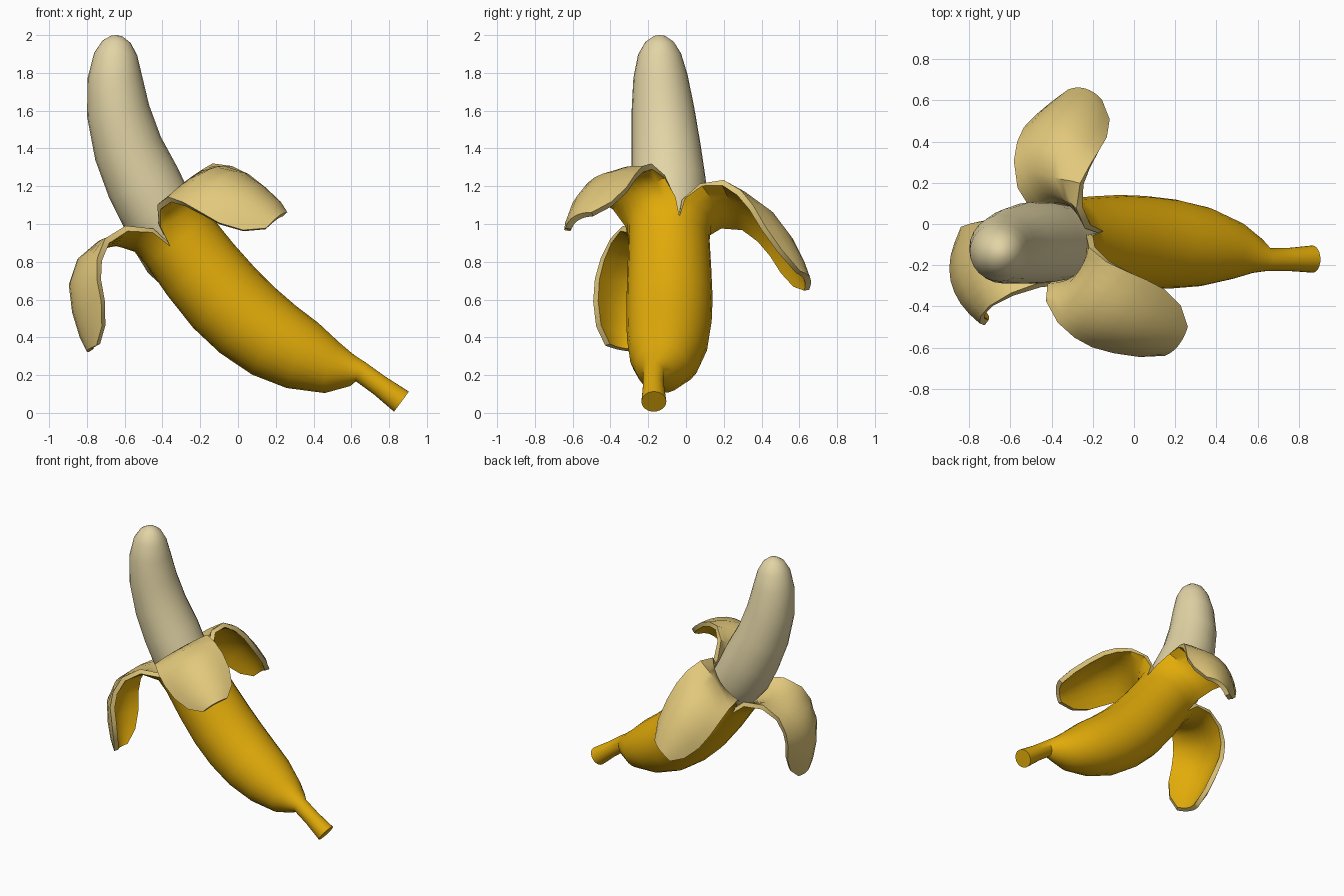
import bpy, bmesh, math
from mathutils import Vector

if "Cube" in bpy.data.objects:
    bpy.data.objects.remove(bpy.data.objects["Cube"])

SEG = 24          # sides of the fruit
V = Vector((0, 1, 0))


def material(name, rgb):
    m = bpy.data.materials.new(name)
    m.diffuse_color = (*rgb, 1)
    m.use_nodes = True
    m.node_tree.nodes["Principled BSDF"].inputs["Base Color"].default_value = m.diffuse_color
    return m


yellow = material("peel_yellow", (0.76, 0.41, 0.003))
inner = material("peel_inside", (0.76, 0.58, 0.20))
cream = material("flesh_cream", (0.76, 0.66, 0.38))


def tube(bm, pts, last_dir=None):
    """Round tube through (x, y, z, radius) sections, capped at the start."""
    cs = [Vector(p[:3]) for p in pts]
    rings = []
    for i, c in enumerate(cs):
        t = (cs[min(i + 1, len(cs) - 1)] - cs[max(i - 1, 0)]).normalized()
        if last_dir and i == len(cs) - 1:
            t = last_dir
        u = V.cross(t).normalized()
        v = t.cross(u)
        ring = []
        for k in range(SEG):
            a = math.radians(15 + 360 * k / SEG)
            ring.append(bm.verts.new(c + (u * math.cos(a) + v * math.sin(a)) * pts[i][3]))
        rings.append(ring)
    for a, b in zip(rings, rings[1:]):
        for k in range(SEG):
            n = (k + 1) % SEG
            bm.faces.new((a[k], a[n], b[n], b[k]))
    bm.faces.new(rings[0][::-1])
    return rings


def finish(bm, name, mats, thickness=0):
    me = bpy.data.meshes.new(name)
    bm.to_mesh(me)
    bm.free()
    ob = bpy.data.objects.new(name, me)
    bpy.context.collection.objects.link(ob)
    for m in mats:
        me.materials.append(m)
    bpy.ops.object.select_all(action='DESELECT')
    ob.select_set(True)
    bpy.context.view_layer.objects.active = ob
    if thickness:
        s = ob.modifiers.new("thickness", 'SOLIDIFY')
        s.thickness = thickness
        s.offset = -1
        s.material_offset = 1
        s.material_offset_rim = 1
        bpy.ops.object.modifier_apply(modifier=s.name)
    bpy.ops.object.shade_smooth_by_angle(angle=math.radians(40))
    return ob


# Peel: stem and unopened lower body
P0 = Vector((-0.315, -0.09, 0.915))
T = Vector((-0.6, 0, 0.8))
U = V.cross(T)
bm = bmesh.new()
rings = tube(bm, [
    (0.865, -0.17, 0.06, 0.066), (0.75, -0.172, 0.145, 0.056), (0.65, -0.172, 0.217, 0.056),
    (0.60, -0.155, 0.225, 0.085), (0.50, -0.13, 0.237, 0.138), (0.34, -0.11, 0.305, 0.192),
    (0.19, -0.097, 0.385, 0.216), (0.05, -0.09, 0.49, 0.226), (-0.07, -0.087, 0.605, 0.228),
    (-0.20, -0.088, 0.76, 0.222), (*P0, 0.215)], T)

# Peel flaps: outward distance, height along the fruit, half width, cupping
PATH = [(0.215, 0.0, 0.187, 0.107), (0.225, 0.09, 0.187, 0.09), (0.26, 0.16, 0.195, 0.045),
        (0.33, 0.20, 0.205, -0.01), (0.43, 0.185, 0.213, -0.06), (0.53, 0.11, 0.213, -0.09),
        (0.605, -0.01, 0.198, -0.10), (0.655, -0.135, 0.155, -0.075), (0.675, -0.215, 0.08, -0.025)]
N = SEG // 3
# per flap: sideways drift, extra lift, extra reach
for k, (drift, lift, reach) in enumerate([(0.25, 0.0, 0.0), (0.05, 0.03, 0.07), (0.0, -0.01, 0.0)]):
    mid = math.radians(75 + 120 * k)
    O = U * math.cos(mid) + V * math.sin(mid)
    W = T.cross(O)
    prev = [rings[-1][(k * N + j) % SEG] for j in range(N + 1)]
    for i in range(1, len(PATH)):
        o, t, half, cup = PATH[i]
        a, b = PATH[i - 1], PATH[min(i + 1, len(PATH) - 1)]
        d = Vector((b[0] - a[0], b[1] - a[1])).normalized()
        n = O * d.y - T * d.x
        f = (i - 1) / (len(PATH) - 2)
        g = min(1, 2 * f)
        c = P0 + O * (o + reach * g) + T * (t + lift * g) + W * drift * f ** 1.2
        row = []
        for j in range(N + 1):
            s = 2 * j / N - 1
            row.append(bm.verts.new(c + W * half * s - n * cup * s * s))
        for j in range(N):
            bm.faces.new((prev[j], prev[j + 1], row[j + 1], row[j]))
        prev = row
finish(bm, "banana_peel", [yellow, inner], 0.033)

# Flesh
bm = bmesh.new()
r = tube(bm, [
    (-0.25, -0.09, 0.83, 0.165), (-0.315, -0.09, 0.915, 0.175), (-0.37, -0.09, 0.99, 0.186),
    (-0.43, -0.09, 1.075, 0.197), (-0.502, -0.092, 1.22, 0.198), (-0.582, -0.105, 1.40, 0.184),
    (-0.635, -0.122, 1.60, 0.167), (-0.652, -0.135, 1.78, 0.144), (-0.648, -0.14, 1.90, 0.114),
    (-0.643, -0.14, 1.965, 0.075), (-0.64, -0.14, 1.995, 0.03)])
tip = bm.verts.new((-0.64, -0.14, 2.0))
for k in range(SEG):
    bm.faces.new((r[-1][k], r[-1][(k + 1) % SEG], tip))
finish(bm, "banana_flesh", [cream])
